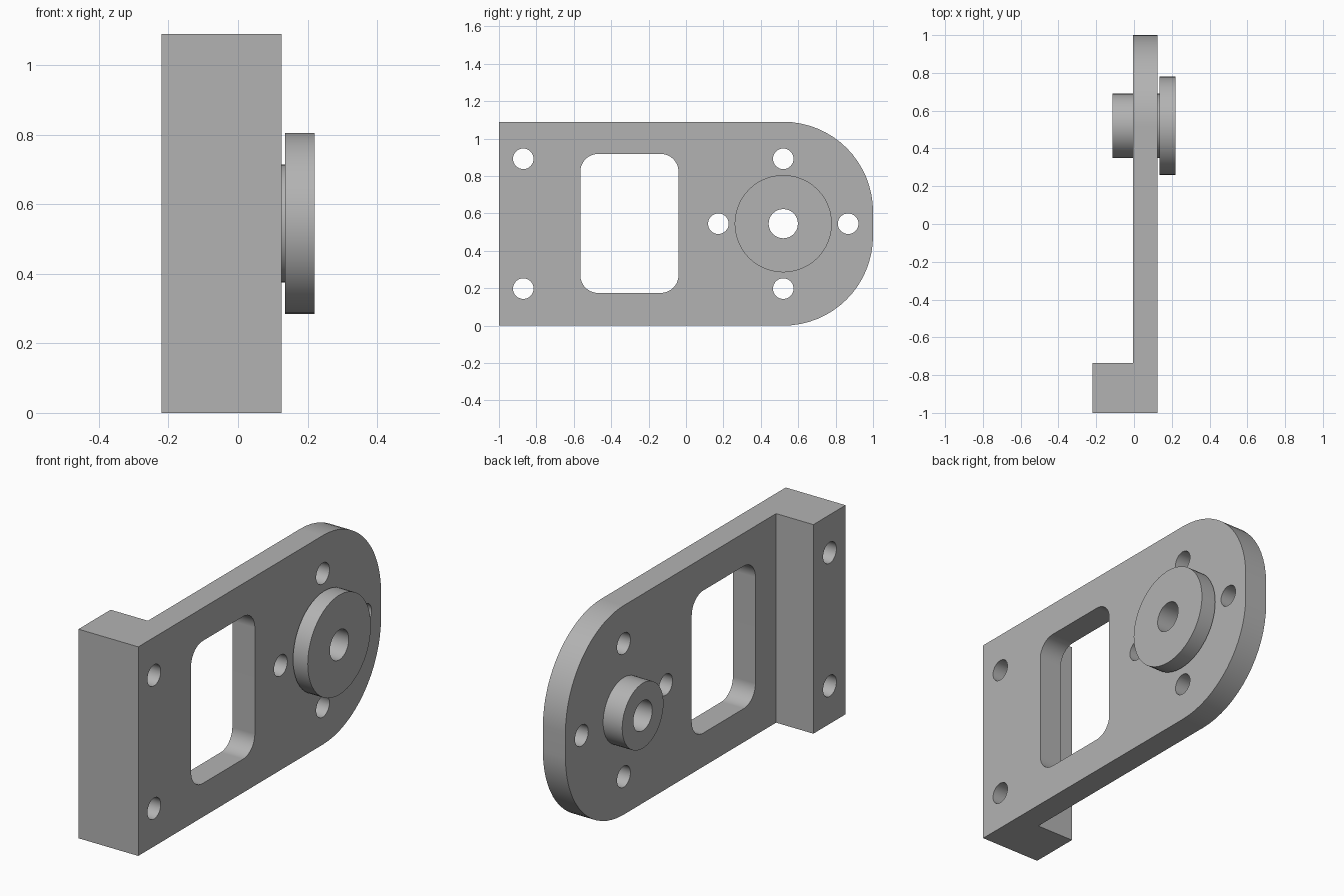
import bpy, bmesh, math
from mathutils import Vector

cube = bpy.data.objects.get("Cube")
if cube:
    bpy.data.objects.remove(cube, do_unlink=True)

HEIGHT = 1.09
MID = HEIGHT / 2
HUB_Y = 0.52
BOSS_R = 0.17

metal = bpy.data.materials.new("plain grey")
metal.use_nodes = True
metal.diffuse_color = (0.45, 0.45, 0.45, 1)
metal.node_tree.nodes["Principled BSDF"].inputs["Base Color"].default_value = (0.45, 0.45, 0.45, 1)


def prism(name, points, sweep):
    """Closed 3D outline pushed along a sweep vector."""
    bm = bmesh.new()
    face = bm.faces.new([bm.verts.new(p) for p in points])
    top = bmesh.ops.extrude_face_region(bm, geom=[face])["geom"]
    moved = [v for v in top if isinstance(v, bmesh.types.BMVert)]
    bmesh.ops.translate(bm, verts=moved, vec=Vector(sweep))
    bmesh.ops.recalc_face_normals(bm, faces=bm.faces)
    mesh = bpy.data.meshes.new(name)
    bm.to_mesh(mesh)
    bm.free()
    mesh.materials.append(metal)
    obj = bpy.data.objects.new(name, mesh)
    bpy.context.collection.objects.link(obj)
    return obj


def rounded(y0, y1, z0, z1, radii, steps=12):
    """Side outline with radii for lower-front, lower-back, upper-back, upper-front."""
    pts = []
    corners = [(y0, z0, 1, 1), (y1, z0, -1, 1), (y1, z1, -1, -1), (y0, z1, 1, -1)]
    for i, ((y, z, sy, sz), r) in enumerate(zip(corners, radii)):
        n = steps if r else 0
        for k in range(n + 1):
            a = math.pi + (i + k / max(n, 1)) * math.pi / 2
            pts.append((y + r * (sy + math.cos(a)), z + r * (sz + math.sin(a))))
    return pts


def side_prism(name, outline, x0, x1):
    return prism(name, [(x0, y, z) for y, z in outline], (x1 - x0, 0, 0))


def disc(y, z, r, n=48):
    return [(y + r * math.cos(2 * math.pi * k / n), z + r * math.sin(2 * math.pi * k / n))
            for k in range(n)]


def activate(obj):
    bpy.ops.object.select_all(action='DESELECT')
    obj.select_set(True)
    bpy.context.view_layer.objects.active = obj


def combine(obj, tool, operation='DIFFERENCE'):
    tool.hide_render = True
    mod = obj.modifiers.new(operation.lower(), 'BOOLEAN')
    mod.operation, mod.solver, mod.object = operation, 'EXACT', tool
    activate(obj)
    bpy.ops.object.modifier_apply(modifier=mod.name)
    bpy.data.objects.remove(tool, do_unlink=True)


def finish(obj):
    activate(obj)
    bpy.ops.object.shade_smooth_by_angle(angle=math.radians(30))
    obj.modifiers.new("even shading", 'WEIGHTED_NORMAL').keep_sharp = True


# Plate with thick mounting foot, trimmed to the rounded side outline
foot_shape = [(-0.22, -1), (0.125, -1), (0.125, 1.1), (-0.005, 1.1), (-0.005, -0.735), (-0.22, -0.735)]
plate = prism("mounting_plate", [(x, y, -0.1) for x, y in foot_shape], (0, 0, HEIGHT + 0.2))
combine(plate, side_prism("outline", rounded(-1.2, 1, 0, HEIGHT, (0, 0.48, 0.48, 0), 16), -0.5, 0.5),
        'INTERSECT')

# Window
combine(plate, side_prism("window_cutter", rounded(-0.565, -0.04, 0.175, 0.918, (0.095,) * 4), -0.5, 0.5))

# Bolt holes in the foot and around the hub, and the seat for the hub
reach = 0.347
bolts = [(-0.87, MID - reach), (-0.87, MID + reach), (HUB_Y, MID - reach), (HUB_Y, MID + reach),
         (HUB_Y - reach, MID), (HUB_Y + reach, MID)]
for y, z in bolts:
    combine(plate, side_prism("bolt_cutter", disc(y, z, 0.055, 32), -0.5, 0.5))
combine(plate, side_prism("seat_cutter", disc(HUB_Y, MID, BOSS_R), -0.5, 0.5))
finish(plate)

# Flanged hub: boss through the plate, wide flange on the left side, central bore
hub = side_prism("flanged_hub", disc(HUB_Y, MID, BOSS_R), -0.115, 0.18)
combine(hub, side_prism("flange", disc(HUB_Y, MID, 0.26), 0.135, 0.22), 'UNION')
combine(hub, side_prism("bore_cutter", disc(HUB_Y, MID, 0.078), -0.5, 0.5))
finish(hub)
